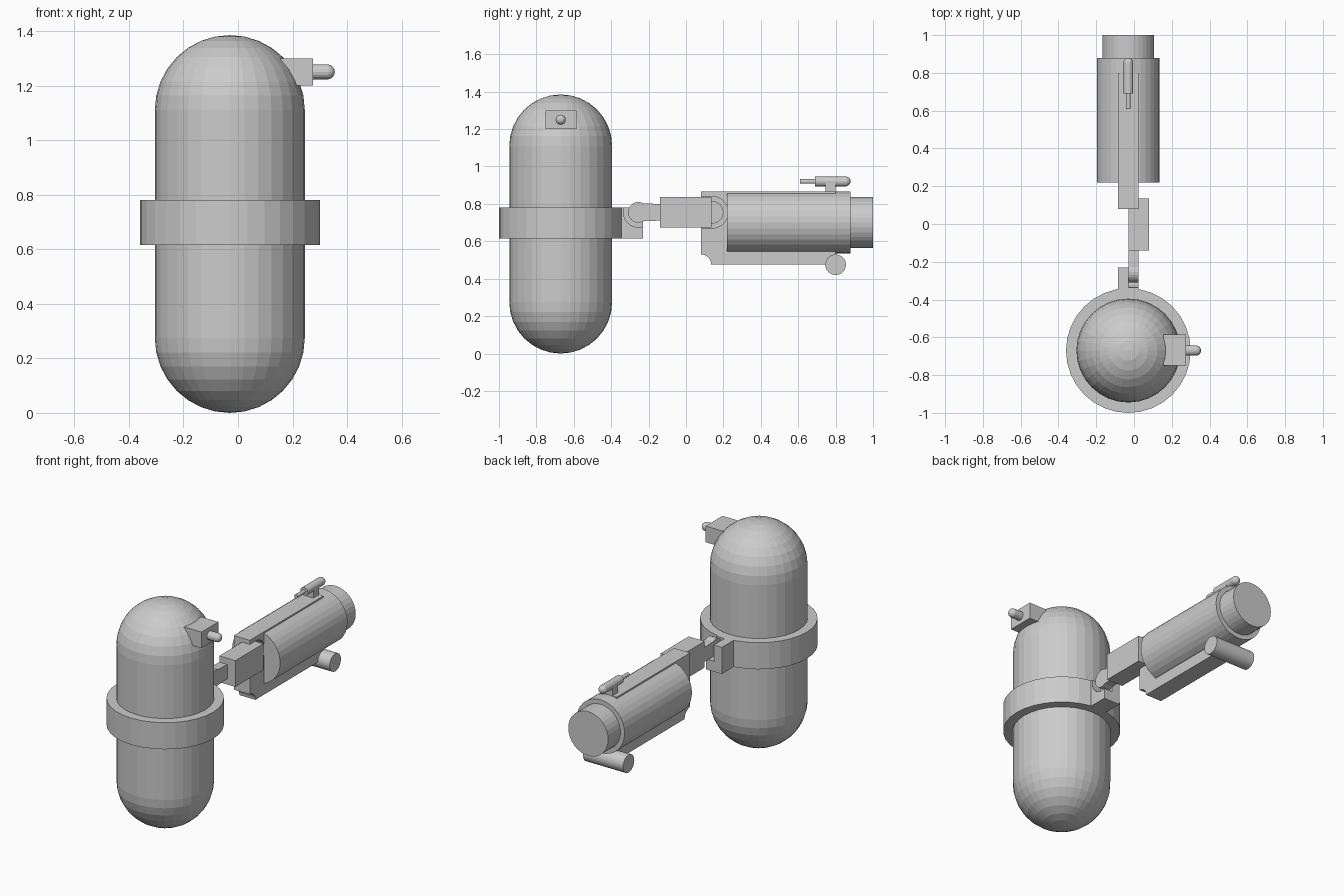
import bpy, bmesh
from math import sin, cos, pi, radians
from mathutils import Matrix, Vector

if "Cube" in bpy.data.objects:
    bpy.data.objects.remove(bpy.data.objects["Cube"])

CX = -0.03  # shared centre line of tank, arm split and launcher


def finish(name, bm):
    bmesh.ops.remove_doubles(bm, verts=bm.verts, dist=1e-5)
    bmesh.ops.recalc_face_normals(bm, faces=bm.faces)
    me = bpy.data.meshes.new(name)
    bm.to_mesh(me)
    bm.free()
    ob = bpy.data.objects.new(name, me)
    bpy.context.collection.objects.link(ob)
    return ob


def arc(cx, cy, r, a0, a1, n):
    return [(cx + r * cos(radians(a0 + (a1 - a0) * i / n)),
             cy + r * sin(radians(a0 + (a1 - a0) * i / n))) for i in range(n + 1)]


def lathe(name, profile, loc, axis='Z', sides=32):
    """Spin (radius, height) points about an axis through loc."""
    bm = bmesh.new()
    vs = [bm.verts.new((r, 0, h)) for r, h in profile]
    es = [bm.edges.new(p) for p in zip(vs, vs[1:])]
    bmesh.ops.spin(bm, geom=vs + es, cent=(0, 0, 0), axis=(0, 0, 1),
                   angle=2 * pi, steps=sides, use_merge=True)
    rot = {'X': Matrix.Rotation(pi / 2, 4, 'Y'),
           'Y': Matrix.Rotation(-pi / 2, 4, 'X'),
           'Z': Matrix.Identity(4)}[axis]
    bm.transform(Matrix.Translation(loc) @ rot)
    return finish(name, bm)


def prism(name, profile, x0, x1):
    """Extrude a (y, z) outline from x0 to x1."""
    bm = bmesh.new()
    f = bm.faces.new([bm.verts.new((x0, y, z)) for y, z in profile])
    ext = bmesh.ops.extrude_face_region(bm, geom=[f])['geom']
    bmesh.ops.translate(bm, vec=(x1 - x0, 0, 0),
                        verts=[v for v in ext if isinstance(v, bmesh.types.BMVert)])
    return finish(name, bm)


def box(name, x, y, z):
    return prism(name, [(y[0], z[0]), (y[1], z[0]), (y[1], z[1]), (y[0], z[1])], *x)


L, R = CX - 0.055, CX + 0.055  # bracket width

# Tank: capsule with a clamp ring
tank = arc(0, 0.275, 0.275, -90, 0, 8) + arc(0, 1.11, 0.275, 0, 90, 8)
lathe("tank", tank, (CX, -0.67, 0))
lathe("clamp_ring", [(0.27, 0.615), (0.33, 0.615), (0.33, 0.78), (0.27, 0.78), (0.27, 0.615)],
      (CX, -0.67, 0))

# Valve block and rounded nozzle
box("valve_block", (0.155, 0.275), (-0.75, -0.585), (1.2, 1.3))
lathe("valve_nozzle", [(0, -0.01), (0.027, -0.01), (0.027, 0.055)] + arc(0, 0.053, 0.027, 15, 90, 4),
      (0.275, -0.67, 1.25), 'X', 16)

# Ring bracket: solid cheek and hollowed cheek
box("ring_bracket_cheek", (L, CX), (-0.36, -0.23), (0.615, 0.78))
prism("ring_bracket_socket", [(-0.36, 0.615), (-0.23, 0.615)]
      + arc(-0.255, 0.755, 0.08, -72, -180, 8) + [(-0.335, 0.78), (-0.36, 0.78)], CX, R)

# Arm: round-ended link, block and front hinge disc
prism("arm_link", arc(-0.255, 0.755, 0.055, 60, 300, 16) + [(-0.13, 0.711), (-0.13, 0.799)], CX, R)
box("arm_block", (CX, 0.08), (-0.14, 0.135), (0.675, 0.838))
lathe("arm_hinge", [(0, 0), (0.06, 0), (0.06, 0.055), (0, 0.055)], (CX, 0.14, 0.755), 'X', 24)

# Launcher cradle: solid half and half with the hinge slot
rail = [(0.80, 0.865), (0.80, 0.475)] + arc(0.08, 0.475, 0.055, 0, 90, 6)
prism("cradle_solid", [(0.08, 0.865)] + rail, L, CX)
prism("cradle_slotted", [(0.08, 0.865)] + rail + [(0.08, 0.67)]
      + arc(0.14, 0.755, 0.085, -90, 90, 12) + [(0.08, 0.84)], CX, R)

# Barrel with stepped end, and the cross handle below
lathe("barrel", [(0, 0.22), (0.165, 0.22), (0.165, 0.88), (0.137, 0.88), (0.137, 1.0), (0, 1.0)],
      (CX, 0, 0.70), 'Y')
lathe("cross_handle", [(0, -0.137), (0.055, -0.137), (0.055, 0.137), (0, 0.137)],
      (CX, 0.80, 0.475), 'X')

# Small top pipe on its post
lathe("top_pipe", [(0, 0.61), (0.012, 0.61), (0.012, 0.69), (0.026, 0.69), (0.026, 0.855)]
      + arc(0, 0.854, 0.026, 15, 90, 4), (CX, 0, 0.92), 'Y', 16)
box("top_pipe_post", (CX - 0.025, CX + 0.025), (0.745, 0.80), (0.85, 0.915))
